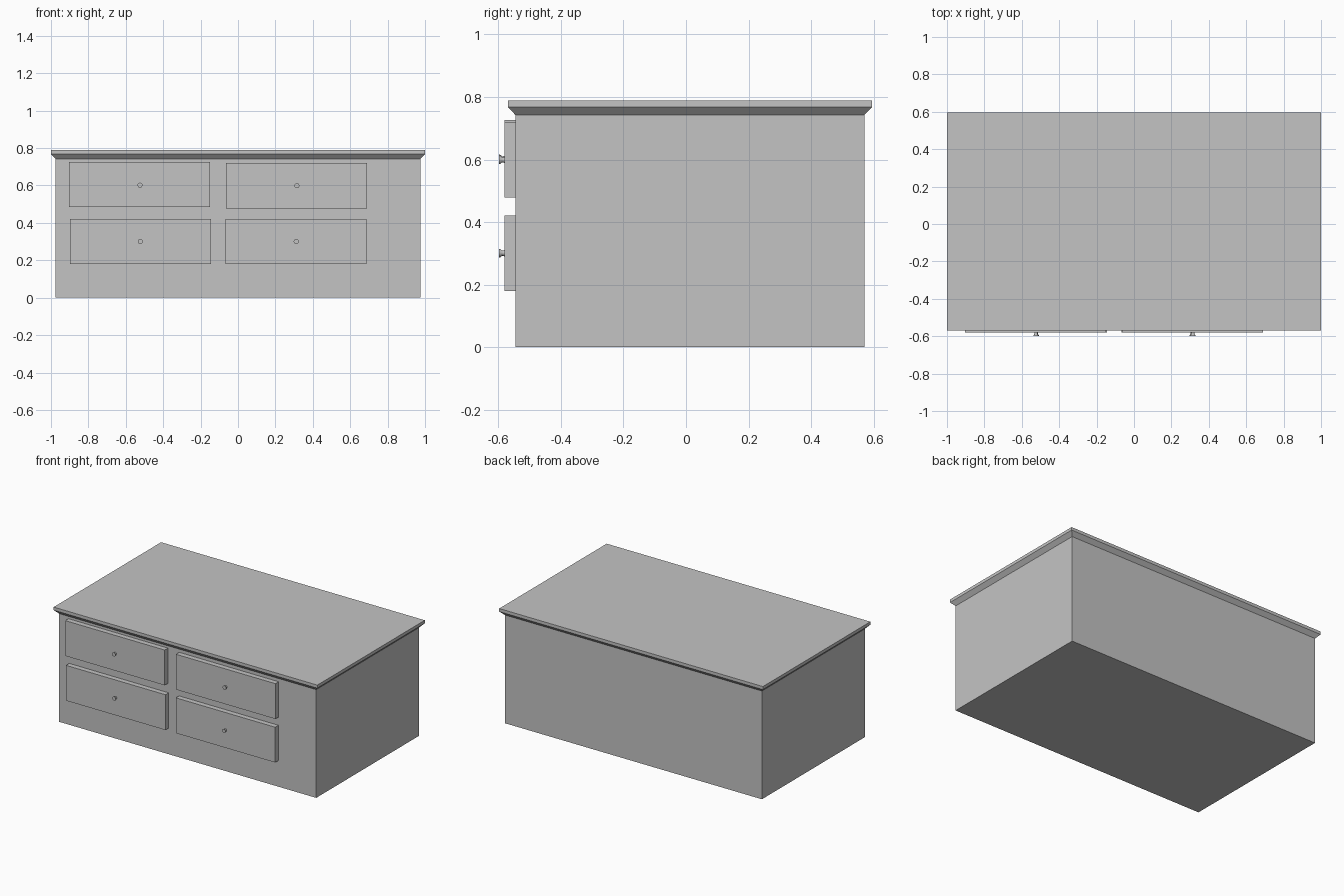
import bpy, bmesh, math

if "Cube" in bpy.data.objects:
    bpy.data.objects.remove(bpy.data.objects["Cube"])

grey = bpy.data.materials.new("plain grey")
grey.diffuse_color = (0.55, 0.55, 0.55, 1)
grey.use_nodes = True
grey.node_tree.nodes["Principled BSDF"].inputs["Base Color"].default_value = grey.diffuse_color


def finish(name, bm):
    bmesh.ops.recalc_face_normals(bm, faces=bm.faces)
    mesh = bpy.data.meshes.new(name)
    bm.to_mesh(mesh)
    bm.free()
    mesh.materials.append(grey)
    ob = bpy.data.objects.new(name, mesh)
    bpy.context.collection.objects.link(ob)
    return ob


def loft(name, rings):
    """Join matching closed rings of points and cap both ends."""
    bm = bmesh.new()
    loops = [[bm.verts.new(p) for p in ring] for ring in rings]
    n = len(loops[0])
    for a, b in zip(loops, loops[1:]):
        for i in range(n):
            j = (i + 1) % n
            bm.faces.new((a[i], a[j], b[j], b[i]))
    bm.faces.new(loops[0])
    bm.faces.new(loops[-1])
    return finish(name, bm)


def rect(x0, x1, y0, y1, z):
    return [(x0, y0, z), (x1, y0, z), (x1, y1, z), (x0, y1, z)]


def box(name, x0, x1, y0, y1, z0, z1):
    return loft(name, [rect(x0, x1, y0, y1, z0), rect(x0, x1, y0, y1, z1)])


def knob(name, x, z, sides=12):
    # narrow neck widening to a flat round head
    profile = [(0.010, -0.578), (0.008, -0.588), (0.0135, -0.594), (0.0135, -0.5975)]
    rings = []
    for r, y in profile:
        angles = [2 * math.pi * i / sides for i in range(sides)]
        rings.append([(x + r * math.cos(a), y, z + r * math.sin(a)) for a in angles])
    ob = loft(name, rings)
    for poly in ob.data.polygons:
        poly.use_smooth = abs(poly.normal.y) < 0.95


# Cabinet body
box("cabinet_body", -0.975, 0.975, -0.545, 0.57, 0, 0.742)

# Top slab with a flared moulding underneath
loft("table_top", [
    rect(-0.975, 0.975, -0.545, 0.57, 0.742),
    rect(-1, 1, -0.569, 0.595, 0.768),
    rect(-1, 1, -0.569, 0.595, 0.789),
])

# Drawers: name, left edge, bottom edge, knob x, knob z
drawers = [
    ("upper_left", -0.904, 0.484, -0.524, 0.602),
    ("upper_right", -0.064, 0.478, 0.315, 0.599),
    ("lower_left", -0.898, 0.179, -0.522, 0.300),
    ("lower_right", -0.066, 0.179, 0.311, 0.301),
]
for name, x, z, kx, kz in drawers:
    box(name + "_drawer", x, x + 0.754, -0.58, -0.545, z, z + 0.242)
    knob(name + "_knob", kx, kz)
